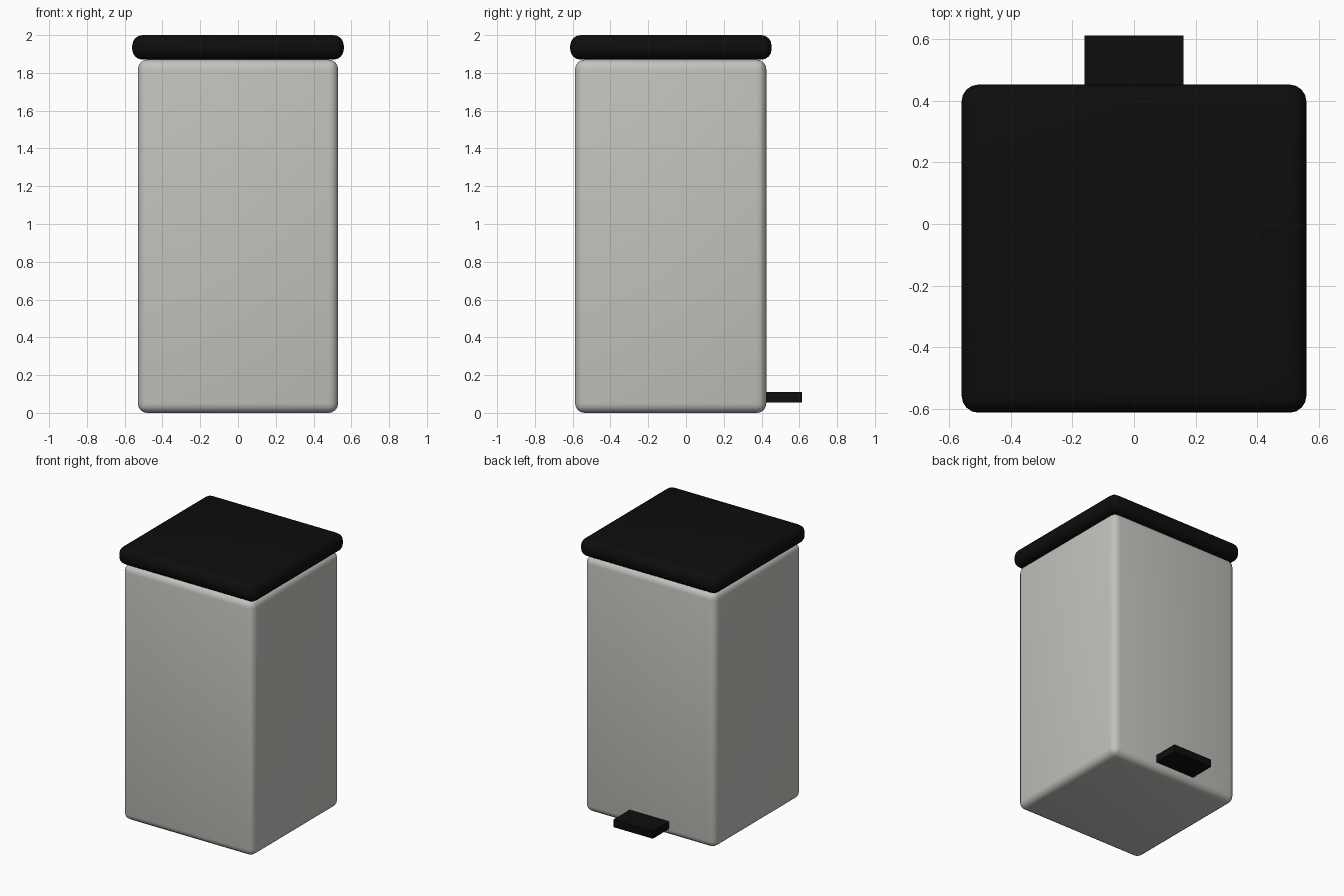
import bpy
import math

# Remove the default object
cube = bpy.data.objects.get("Cube")
if cube:
    bpy.data.objects.remove(cube, do_unlink=True)


def make_material(name, color):
    mat = bpy.data.materials.new(name)
    mat.use_nodes = True
    mat.diffuse_color = (*color, 1)
    bsdf = next(n for n in mat.node_tree.nodes if n.type == "BSDF_PRINCIPLED")
    bsdf.inputs["Base Color"].default_value = (*color, 1)
    return mat


def make_box(name, low, high, mat, radius=0):
    """Box between two corners, with optional rounded edges."""
    center = [(a + b) / 2 for a, b in zip(low, high)]
    bpy.ops.mesh.primitive_cube_add(size=1, location=center)
    obj = bpy.context.object
    obj.name = name
    obj.scale = [b - a for a, b in zip(low, high)]
    bpy.ops.object.transform_apply(location=False, rotation=False, scale=True)
    obj.data.materials.append(mat)
    if radius:
        bevel = obj.modifiers.new("rounded_edges", "BEVEL")
        bevel.width = radius
        bevel.segments = 4
        bpy.ops.object.modifier_apply(modifier=bevel.name)
        bpy.ops.object.shade_smooth_by_angle(angle=math.radians(60))
    return obj


light_grey = make_material("light_grey", (0.54, 0.54, 0.51))
black = make_material("black", (0.004, 0.004, 0.004))

# Bin body, overhanging lid and rear foot pedal
make_box("bin_body", (-0.53, -0.587, 0), (0.53, 0.425, 1.87), light_grey, 0.05)
make_box("lid", (-0.56, -0.613, 1.87), (0.56, 0.453, 2), black, 0.055)
make_box("foot_pedal", (-0.16, 0.36, 0.055), (0.16, 0.613, 0.11), black)
